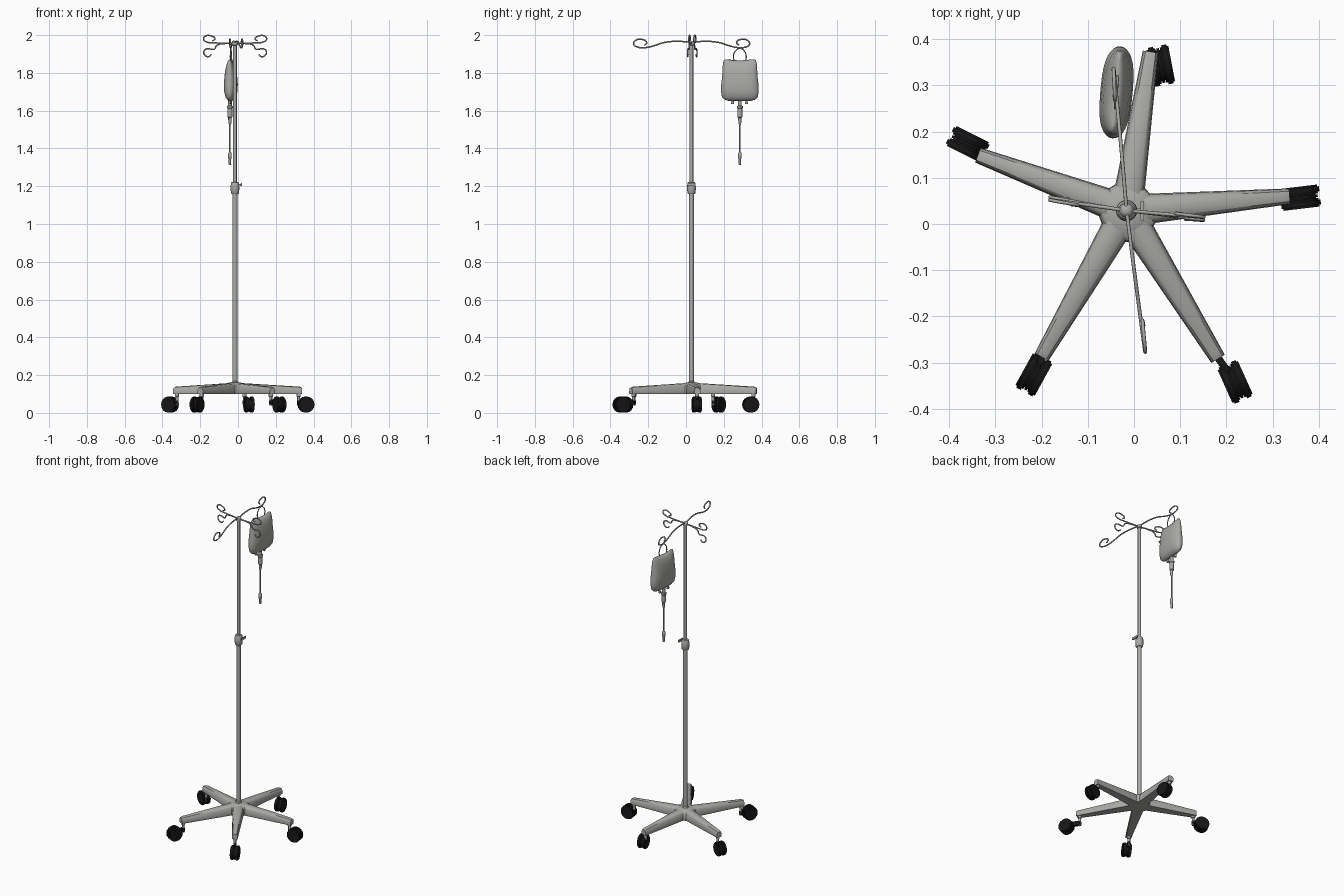
import bpy, bmesh, math
from mathutils import Vector, Matrix

if "Cube" in bpy.data.objects:
    bpy.data.objects.remove(bpy.data.objects["Cube"])

CX, CY = -0.016, 0.029          # pole axis
BX, BY = -0.043, 0.285          # drip line axis


def material(name, c):
    m = bpy.data.materials.new(name)
    m.diffuse_color = (*c, 1)
    m.use_nodes = True
    m.node_tree.nodes["Principled BSDF"].inputs["Base Color"].default_value = m.diffuse_color
    return m


GREY = material("grey", (0.40, 0.40, 0.385))
BLACK = material("black_rubber", (0.008, 0.008, 0.008))


def finish(name, mesh, mat, angle=40):
    mesh.materials.clear()
    mesh.materials.append(mat)
    for p in mesh.polygons:
        p.use_smooth = True
    mesh.set_sharp_from_angle(angle=math.radians(angle))
    ob = bpy.data.objects.new(name, mesh)
    bpy.context.collection.objects.link(ob)
    return ob


def from_bm(name, bm, mat, angle=40):
    bmesh.ops.recalc_face_normals(bm, faces=bm.faces)
    me = bpy.data.meshes.new(name)
    bm.to_mesh(me)
    bm.free()
    return finish(name, me, mat, angle)


def loft(name, rings, mat, angle=40):
    bm = bmesh.new()
    loops = [[bm.verts.new(p) for p in r] for r in rings]
    n = len(loops[0])
    for a, b in zip(loops, loops[1:]):
        for i in range(n):
            bm.faces.new((a[i], a[(i + 1) % n], b[(i + 1) % n], b[i]))
    bm.faces.new(loops[0])
    bm.faces.new(loops[-1])
    return from_bm(name, bm, mat, angle)


def lathe(name, x, y, profile, mat, n=20, angle=40):
    """Turned part about a vertical axis; profile is (radius, z)."""
    rings = [[(x + r * math.cos(2 * math.pi * i / n), y + r * math.sin(2 * math.pi * i / n), z)
              for i in range(n)] for r, z in profile]
    return loft(name, rings, mat, angle)


def wire(name, points, radius, mat):
    """Smooth round wire through the given points."""
    cu = bpy.data.curves.new(name, 'CURVE')
    cu.dimensions = '3D'
    cu.bevel_depth = radius
    cu.bevel_resolution = 2
    cu.use_fill_caps = True
    sp = cu.splines.new('BEZIER')
    sp.resolution_u = 5
    sp.bezier_points.add(len(points) - 1)
    for bp, p in zip(sp.bezier_points, points):
        bp.co = p
        bp.handle_left_type = bp.handle_right_type = 'AUTO'
    tmp = bpy.data.objects.new(name + "_path", cu)
    bpy.context.collection.objects.link(tmp)
    dg = bpy.context.evaluated_depsgraph_get()
    me = bpy.data.meshes.new_from_object(tmp.evaluated_get(dg))
    bpy.data.objects.remove(tmp)
    return finish(name, me, mat, 60)


def box(name, centre, size, rot, mat):
    bm = bmesh.new()
    bmesh.ops.create_cube(bm, size=1, matrix=Matrix.Translation(centre)
                          @ Matrix.Rotation(rot, 4, 'Z') @ Matrix.Diagonal((*size, 1)))
    bmesh.ops.bevel(bm, geom=bm.edges[:], offset=min(size) * 0.2, segments=2, affect='EDGES')
    return from_bm(name, bm, mat)


# base legs with casters: leg tip, caster centre, caster rolling direction
legs = [((0.337, 0.060), (0.360, 0.057), (1.0, 0.12)),
        ((0.036, 0.373), (0.058, 0.343), (0.19, -1.0)),
        ((-0.338, 0.149), (-0.360, 0.173), (-1.0, 0.50)),
        ((-0.200, -0.288), (-0.217, -0.326), (-0.55, -1.0)),
        ((0.182, -0.292), (0.219, -0.342), (0.45, -1.0))]
hub_dirs = []
for k, (tip, cas, roll) in enumerate(legs):
    centre = Vector((CX, CY, 0))
    d = Vector((tip[0], tip[1], 0)) - centre
    length = d.length
    d.normalize()
    hub_dirs.append(d)
    side = Vector((-d.y, d.x, 0))
    rings = []
    for t in (0, 0.15, 0.97, 1.0):
        w = 0.035 - 0.018 * t
        zt = 0.160 - 0.022 * t - (0.004 if t == 1 else 0)
        prof = [(-w * .93, .10), (w * .93, .10), (w, .106), (w * .92, zt - .012), (w * .65, zt - .003),
                (0, zt), (-w * .65, zt - .003), (-w * .92, zt - .012), (-w, .106)]
        rings.append([centre + d * length * t + side * u + Vector((0, 0, z)) for u, z in prof])
    loft(f"base_leg_{k + 1}", rings, GREY)

    # stem and fork arm
    s = centre + d * (length - 0.016)
    lathe(f"caster_stem_{k + 1}", s.x, s.y, [(0.008, 0.04), (0.008, 0.085), (0.011, 0.087), (0.011, 0.104)], GREY, 12)
    c = Vector((cas[0], cas[1], 0.044))
    arm = Vector((c.x - s.x, c.y - s.y, 0))
    box(f"caster_arm_{k + 1}", ((c.x + s.x) / 2, (c.y + s.y) / 2, 0.055),
        (arm.length + 0.016, 0.016, 0.03), math.atan2(arm.y, arm.x), BLACK)

    # twin wheels around a central housing
    bm = bmesh.new()
    ang = math.atan2(roll[1], roll[0])
    turn = Matrix.Translation(c) @ Matrix.Rotation(ang, 4, 'Z') @ Matrix.Rotation(math.pi / 2, 4, 'X')
    for off, r, h in ((-0.0145, 0.043, 0.019), (0.0145, 0.043, 0.019), (0, 0.038, 0.014)):
        part = bmesh.ops.create_cone(bm, cap_ends=True, segments=16, radius1=r, radius2=r, depth=h,
                                     matrix=turn @ Matrix.Translation((0, 0, off)))
        edges = {e for v in part['verts'] for e in v.link_edges
                 if any(len(f.verts) > 4 for f in e.link_faces)}
        bmesh.ops.bevel(bm, geom=list(edges), offset=0.004, segments=2, affect='EDGES')
    from_bm(f"caster_wheels_{k + 1}", bm, BLACK)

# hub filling the corners between the legs
loft("base_hub", [[Vector((CX, CY, z)) + d * r for d in hub_dirs]
                  for r, z in ((0.076, 0.10), (0.079, 0.106), (0.077, 0.142), (0.066, 0.152), (0.03, 0.161))], GREY)

# pole
lathe("lower_pole", CX, CY, [(0.019, 0.15), (0.019, 0.163), (0.0135, 0.168), (0.0135, 1.17)], GREY, 24)
lathe("upper_pole", CX, CY, [(0.0095, 1.15), (0.0095, 1.955)], GREY, 20)
lathe("pole_cap", CX, CY, [(0.010, 1.945), (0.015, 1.948), (0.016, 1.957), (0.012, 1.966), (0.005, 1.970)], GREY, 20)
lathe("height_collar", CX, CY, [(0.017, 1.158), (0.022, 1.164), (0.023, 1.19), (0.022, 1.215),
                                (0.018, 1.221), (0.010, 1.223)], GREY, 24)
box("clamp_screw", (0.008, CY, 1.208), (0.022, 0.009, 0.009), 0, GREY)
box("clamp_knob", (0.018, CY, 1.208), (0.008, 0.042, 0.016), 0, GREY)


# hooks: (distance, height) paths swung to each direction
def place(path, d, shift=0.0):
    d = Vector((*d, 0)).normalized()
    s = Vector((-d.y, d.x, 0))
    n = len(path)
    return [Vector((CX, CY, z)) + d * r + s * (shift * i / n) for i, (r, z) in enumerate(path)]


long_hook = [(0, 1.963), (0.09, 1.967), (0.15, 1.960), (0.20, 1.944), (0.245, 1.934), (0.285, 1.936),
             (0.309, 1.953), (0.295, 1.974), (0.262, 1.977), (0.240, 1.962), (0.252, 1.946)]
upper_hook = [(0, 1.957), (0.06, 1.958), (0.11, 1.959), (0.145, 1.962), (0.168, 1.978), (0.155, 1.996),
              (0.125, 1.995), (0.106, 1.980), (0.120, 1.970)]
lower_hook = [(0, 1.955), (0.06, 1.955), (0.098, 1.946), (0.112, 1.925), (0.130, 1.926), (0.150, 1.928),
              (0.167, 1.915), (0.162, 1.894), (0.142, 1.886), (0.127, 1.897)]
for name, d in (("back", (-0.024, 0.311)), ("front", (0.035, -0.298))):
    wire(f"{name}_long_hook", place(long_hook, d, 0.008), 0.004, GREY)
for name, d in (("left", (-0.168, 0.026)), ("right", (0.168, -0.017))):
    wire(f"{name}_upper_hook", place(upper_hook, d, 0.006), 0.0038, GREY)
    wire(f"{name}_lower_hook", place(lower_hook, d, -0.006), 0.0038, GREY)

# fluid bag: rounded sections of (height, half width, half thickness)
sections = [(1.652, 0.060, 0.006), (1.658, 0.080, 0.016), (1.672, 0.095, 0.026), (1.70, 0.100, 0.033),
            (1.74, 0.099, 0.035), (1.78, 0.094, 0.032), (1.82, 0.092, 0.027), (1.85, 0.090, 0.020),
            (1.868, 0.085, 0.012), (1.876, 0.074, 0.004)]
rot = Matrix.Rotation(math.radians(-5), 3, 'Z')
rings = []
for z, w, t in sections:
    ring = []
    for i in range(32):
        a = 2 * math.pi * i / 32
        ca, sa = math.cos(a), math.sin(a)
        u = math.copysign(abs(sa) ** 0.7, sa)
        v = math.copysign(abs(ca) ** 0.9, ca)
        dip = 0.014 * math.cos(u * w / 0.09 * math.pi / 2) * max(0, (z - 1.80) / 0.076)
        ring.append(Vector((-0.038, BY, 0)) + rot @ Vector((t * v, w * u, z - dip)))
    rings.append(ring)
loft("fluid_bag", rings, GREY, 60)

# hanging loop on the bag
wire("bag_hanger", [(-0.038 + y * 0.08, BY + y, z) for y, z in
                    ((-0.030, 1.862), (-0.034, 1.89), (-0.024, 1.915), (0, 1.930),
                     (0.024, 1.915), (0.034, 1.89), (0.030, 1.862))], 0.003, GREY)

# ports, drip chamber, tube and clamp
for k, off in enumerate((-0.038, 0.036)):
    lathe(f"bag_port_{k + 1}", BX + off * 0.08, BY + off,
          [(0.005, 1.634), (0.008, 1.636), (0.008, 1.645), (0.006, 1.647), (0.006, 1.675)], GREY, 14)
lathe("drip_chamber", BX, BY, [(0.004, 1.525), (0.008, 1.535), (0.009, 1.562), (0.013, 1.566), (0.013, 1.612),
                               (0.016, 1.615), (0.016, 1.624), (0.010, 1.627), (0.010, 1.67)], GREY, 18)
lathe("drip_tube", BX, BY, [(0.0038, 1.33), (0.0038, 1.53)], GREY, 10)
lathe("tube_end", BX, BY, [(0.004, 1.312), (0.007, 1.316), (0.007, 1.345), (0.0095, 1.348),
                           (0.0095, 1.375), (0.005, 1.381)], GREY, 14)
